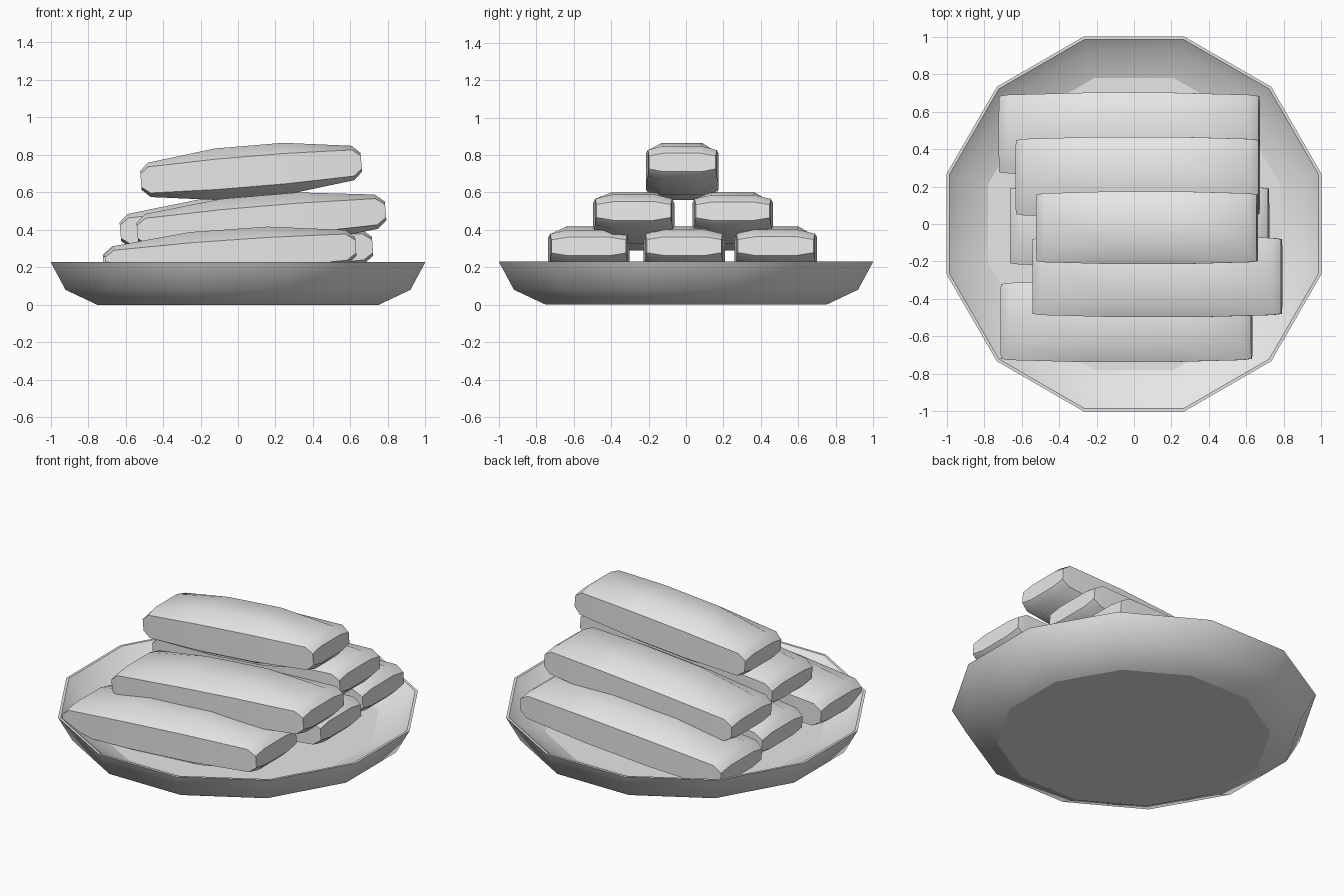
import bpy
import bmesh
import math
from mathutils import Matrix

cube = bpy.data.objects.get("Cube")
if cube:
    bpy.data.objects.remove(cube, do_unlink=True)

grey = bpy.data.materials.new("plain_grey")
grey.use_nodes = True
grey.diffuse_color = (0.8, 0.8, 0.8, 1)
grey.node_tree.nodes["Principled BSDF"].inputs["Base Color"].default_value = (0.8, 0.8, 0.8, 1)


def loft(name, rings, matrix=Matrix()):
    """Skin closed rings of points, cap both ends and shade with crisp caps."""
    bm = bmesh.new()
    loops = [[bm.verts.new(p) for p in ring] for ring in rings]
    for a, b in zip(loops, loops[1:]):
        n = len(a)
        for i in range(n):
            j = (i + 1) % n
            bm.faces.new((a[i], a[j], b[j], b[i]))
    for loop in (loops[0], loops[-1]):
        cap = bm.faces.new(loop)
        for edge in cap.edges:
            edge.smooth = False
    bmesh.ops.recalc_face_normals(bm, faces=bm.faces)
    mesh = bpy.data.meshes.new(name)
    bm.to_mesh(mesh)
    bm.free()
    mesh.materials.append(grey)
    obj = bpy.data.objects.new(name, mesh)
    obj.matrix_world = matrix
    bpy.context.collection.objects.link(obj)
    bpy.ops.object.select_all(action='DESELECT')
    obj.select_set(True)
    bpy.context.view_layer.objects.active = obj
    bpy.ops.object.shade_smooth_by_angle(angle=math.radians(40))


# Twelve-sided dish: (distance to flat side, height) from underside to inner floor
SIDES = 12
profile = [(0.75, 0), (0.92, 0.08), (0.99, 0.21), (1.0, 0.23),
           (0.985, 0.23), (0.92, 0.175), (0.78, 0.12)]


def dish_ring(flat, z):
    r = flat / math.cos(math.pi / SIDES)
    angles = [2 * math.pi * (i + 0.5) / SIDES for i in range(SIDES)]
    return [(r * math.cos(a), r * math.sin(a), z) for a in angles]


loft("dish", [dish_ring(f, z) for f, z in profile])


# Roll: stations of (half length, half width, side half height, crown half height)
def roll_section(x, width, side, crown):
    w = width * 0.55
    return [(x, width, -side), (x, width, side), (x, w, crown), (x, -w, crown),
            (x, -width, side), (x, -width, -side), (x, -w, -crown), (x, w, -crown)]


half = [(0.595, 0.178, 0.035, 0.05), (0.55, 0.184, 0.07, 0.092), (0.185, 0.194, 0.081, 0.138)]
stations = [(-x, *rest) for x, *rest in half] + half[::-1]
sections = [roll_section(*s) for s in stations]

# Pyramid of rolls: name, x range, y centre, z centre, width scale, slope
rolls = [
    ("bottom_roll_front", -0.71, 0.63, -0.52, 0.265, 1.12, 0.07),
    ("bottom_roll_middle", -0.66, 0.72, -0.01, 0.265, 1.12, 0.07),
    ("bottom_roll_back", -0.72, 0.67, 0.48, 0.265, 1.14, 0.07),
    ("middle_roll_front", -0.54, 0.79, -0.28, 0.445, 1.12, 0.085),
    ("middle_roll_back", -0.63, 0.67, 0.25, 0.445, 1.11, 0.085),
    ("top_roll", -0.52, 0.66, -0.02, 0.712, 1.0, 0.083),
]
for name, x0, x1, y, z, wide, slope in rolls:
    place = Matrix.Translation(((x0 + x1) / 2, y, z))
    tilt = Matrix.Rotation(-math.atan(slope), 4, 'Y')
    stretch = Matrix.Diagonal(((x1 - x0) / 1.19, wide, 1, 1))
    loft(name, sections, place @ tilt @ stretch)
